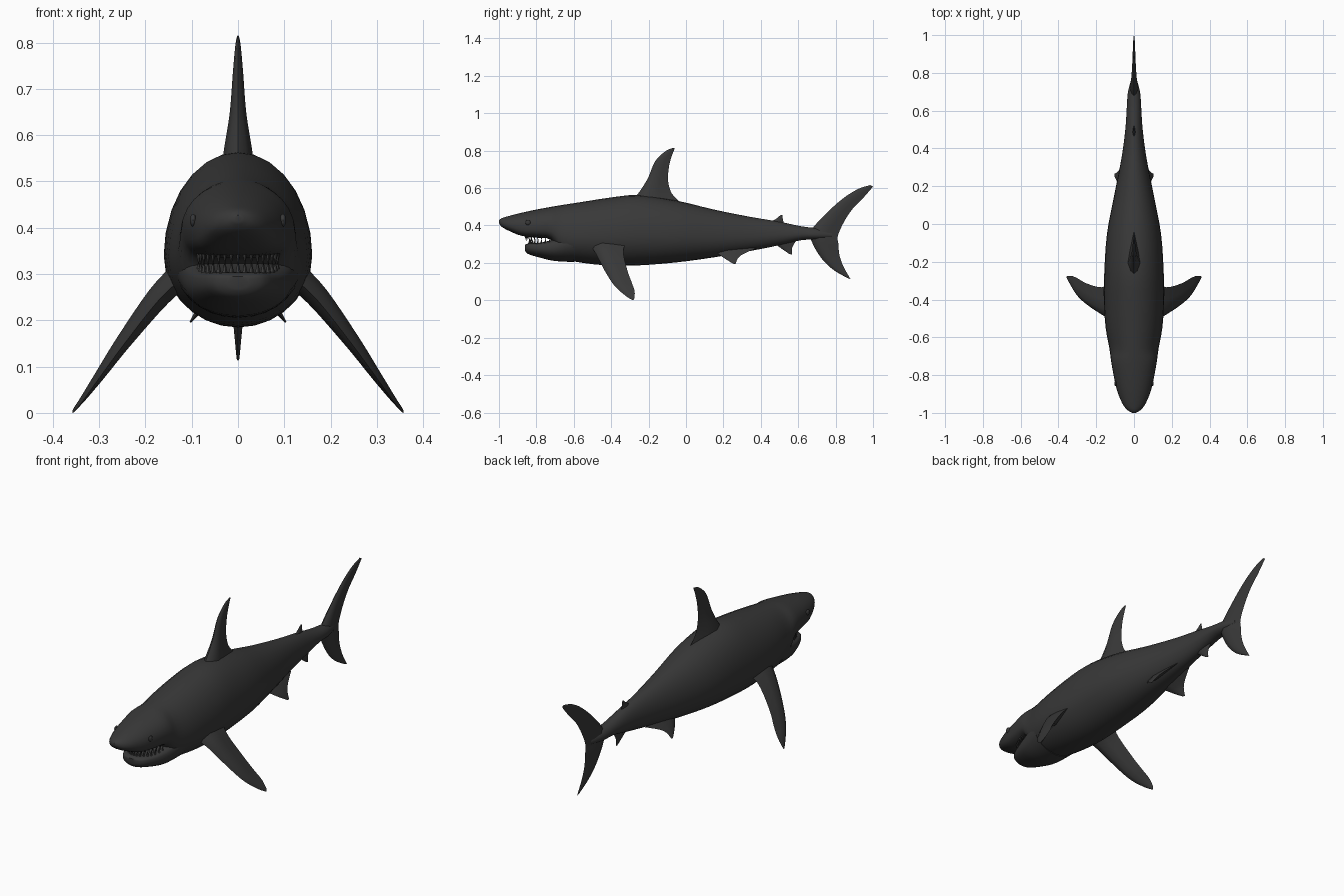
import bpy, bmesh, math
from mathutils import Vector

if "Cube" in bpy.data.objects:
    bpy.data.objects.remove(bpy.data.objects["Cube"])

skin = bpy.data.materials.new("charcoal_skin")
skin.use_nodes = True
GREY = (0.04, 0.04, 0.04, 1)
skin.diffuse_color = GREY
bsdf = skin.node_tree.nodes["Principled BSDF"]
bsdf.inputs["Base Color"].default_value = GREY
bsdf.inputs["Roughness"].default_value = 0.7


def finish(name, bm, angle=40):
    """Turn a bmesh into a smooth-shaded object."""
    bmesh.ops.recalc_face_normals(bm, faces=bm.faces[:])
    mesh = bpy.data.meshes.new(name)
    bm.to_mesh(mesh)
    bm.free()
    mesh.materials.append(skin)
    ob = bpy.data.objects.new(name, mesh)
    bpy.context.collection.objects.link(ob)
    bpy.ops.object.select_all(action='DESELECT')
    ob.select_set(True)
    bpy.context.view_layer.objects.active = ob
    bpy.ops.object.shade_smooth_by_angle(angle=math.radians(angle))
    return ob


def spline(keys, steps):
    """Catmull-Rom interpolation through tuples of numbers."""
    out = []
    for i in range(len(keys) - 1):
        a, b = keys[max(i - 1, 0)], keys[i]
        c, d = keys[i + 1], keys[min(i + 2, len(keys) - 1)]
        for s in range(steps):
            t = s / steps
            out.append([0.5 * (2 * q + (r - p) * t + (2 * p - 5 * q + 4 * r - u) * t ** 2
                               + (3 * q - p - 3 * r + u) * t ** 3)
                        for p, q, r, u in zip(a, b, c, d)])
    out.append(list(keys[-1]))
    return out


def loft(name, rings, angle=40):
    bm = bmesh.new()
    loops = [[bm.verts.new(p) for p in ring] for ring in rings]
    n = len(loops[0])
    for a, b in zip(loops, loops[1:]):
        for i in range(n):
            j = (i + 1) % n
            bm.faces.new((a[i], a[j], b[j], b[i]))
    bm.faces.new(loops[0])
    bm.faces.new(loops[-1])
    return finish(name, bm, angle)


def power(v, p):
    return math.copysign(abs(v) ** p, v)


def trunk(name, stations, mid, sides=28):
    """Stations: y, half width, top z, bottom z, top power, bottom power."""
    rings = []
    for y, w, top, bot, pt, pb in spline(stations, 3):
        zm = bot + mid * (top - bot)
        ring = []
        for i in range(sides):
            a = math.tau * i / sides
            c, s = math.cos(a), math.sin(a)
            p = pt if s > 0 else pb
            h = top - zm if s > 0 else zm - bot
            ring.append((w * power(c, p), y, zm + h * power(s, p)))
        rings.append(ring)
    return loft(name, rings)


def fin(name, sections, side=1):
    """Sections: leading point, trailing point, half thickness."""
    keys = [(*l, *t, h) for l, t, h in sections]
    span = Vector(keys[-1][:3]) - Vector(keys[0][:3])
    chord = Vector(sections[len(sections) // 2][1]) - Vector(sections[len(sections) // 2][0])
    normal = chord.cross(span).normalized()
    profile = [(0, 0), (.08, .55), (.3, 1), (.6, .65), (1, 0)]
    outline = profile + [(u, -v) for u, v in profile[-2:0:-1]]
    rings = []
    for k in spline(keys, 4):
        lead, trail = Vector(k[:3]), Vector(k[3:6])
        ring = [lead.lerp(trail, u) + normal * v * k[6] for u, v in outline]
        rings.append([(side * p.x, p.y, p.z) for p in ring])
    return loft(name, rings, 50)


def flat_fin(name, rows):
    """Upright fin on the centre line: lead y, lead z, trail y, trail z, thickness."""
    return fin(name, [((0, a, b), (0, c, d), h) for a, b, c, d, h in rows])


# Body with the snout overhanging the mouth
trunk("body", [
    (-1, .008, .427, .412, 1, 1), (-.985, .035, .439, .393, 1, .9),
    (-.95, .062, .45, .373, 1, .8), (-.88, .09, .468, .345, 1, .65),
    (-.8, .108, .485, .335, 1, .65), (-.72, .122, .5, .322, 1, .65),
    (-.66, .13, .51, .23, 1, .9), (-.55, .15, .527, .2, 1, 1),
    (-.4, .16, .55, .186, 1, 1), (-.25, .157, .563, .187, 1, 1),
    (-.05, .143, .533, .203, 1, 1), (.15, .105, .485, .23, 1, 1),
    (.35, .066, .445, .265, 1, 1), (.5, .046, .42, .295, 1, 1),
    (.62, .038, .395, .322, 1, 1), (.7, .032, .385, .325, 1, 1),
    (.78, .01, .365, .335, 1, 1)], .42)

# Lower jaw
trunk("lower_jaw", [
    (-.862, .025, .295, .268, .6, 1), (-.845, .06, .303, .248, .5, 1),
    (-.78, .092, .308, .228, .5, 1), (-.7, .116, .33, .21, .6, 1),
    (-.6, .135, .39, .205, 1, 1)], .6)

# Teeth in two U-shaped rows
for row, y0, base, length in (("upper", -.72, .353, -.036), ("lower", -.7, .298, .034)):
    bm = bmesh.new()
    for i in range(17):
        a = math.radians(-76 + 152 * i / 16)
        foot = Vector((.088 * math.sin(a), y0 - .14 * math.cos(a), base))
        ring = [bm.verts.new(foot + Vector((.007 * math.cos(t), .007 * math.sin(t), 0)))
                for t in (math.tau * k / 5 for k in range(5))]
        tip = bm.verts.new(foot + Vector((0, .006, length)))
        for k in range(5):
            bm.faces.new((ring[k], ring[(k + 1) % 5], tip))
        bm.faces.new(ring)
    finish(row + "_teeth", bm, 20)

# Centre-line fins
flat_fin("dorsal_fin", [
    (-.29, .53, -.02, .515, .036), (-.255, .572, -.075, .57, .03),
    (-.205, .65, -.096, .64, .018), (-.165, .743, -.09, .72, .011),
    (-.11, .797, -.073, .78, .006), (-.068, .815, -.06, .812, .002)])
flat_fin("second_dorsal_fin", [
    (.43, .405, .55, .395, .012), (.48, .435, .523, .415, .006), (.505, .455, .515, .455, .002)])
flat_fin("anal_fin", [
    (.47, .305, .59, .32, .012), (.52, .27, .567, .28, .006), (.553, .247, .567, .245, .002)])
flat_fin("tail_fin", [
    (.985, .616, 1, .608, .003), (.92, .595, .95, .55, .006), (.84, .545, .89, .488, .009),
    (.75, .465, .845, .42, .014), (.67, .375, .812, .345, .022), (.67, .32, .815, .30, .022),
    (.72, .23, .82, .243, .014), (.785, .165, .842, .18, .008), (.865, .118, .88, .113, .003)])

# Paired fins and eyes
for label, side in (("left", 1), ("right", -1)):
    fin(label + "_pectoral_fin", [
        ((.11, -.515, .3), (.12, -.3, .32), .03),
        ((.17, -.48, .245), (.17, -.335, .27), .025),
        ((.245, -.43, .15), (.25, -.315, .165), .017),
        ((.30, -.38, .075), (.295, -.29, .095), .011),
        ((.338, -.32, .022), (.328, -.275, .05), .006),
        ((.357, -.283, 0), (.354, -.275, .012), .002)], side)
    fin(label + "_pelvic_fin", [
        ((.045, .15, .265), (.035, .38, .28), .014),
        ((.08, .205, .225), (.076, .29, .238), .008),
        ((.102, .25, .197), (.104, .265, .195), .002)], side)
    bm = bmesh.new()
    bmesh.ops.create_uvsphere(bm, u_segments=16, v_segments=10, radius=.014)
    bmesh.ops.scale(bm, vec=(.5, 1, 1), verts=bm.verts[:])
    bmesh.ops.translate(bm, vec=(side * .097, -.845, .416), verts=bm.verts[:])
    finish(label + "_eye", bm)
